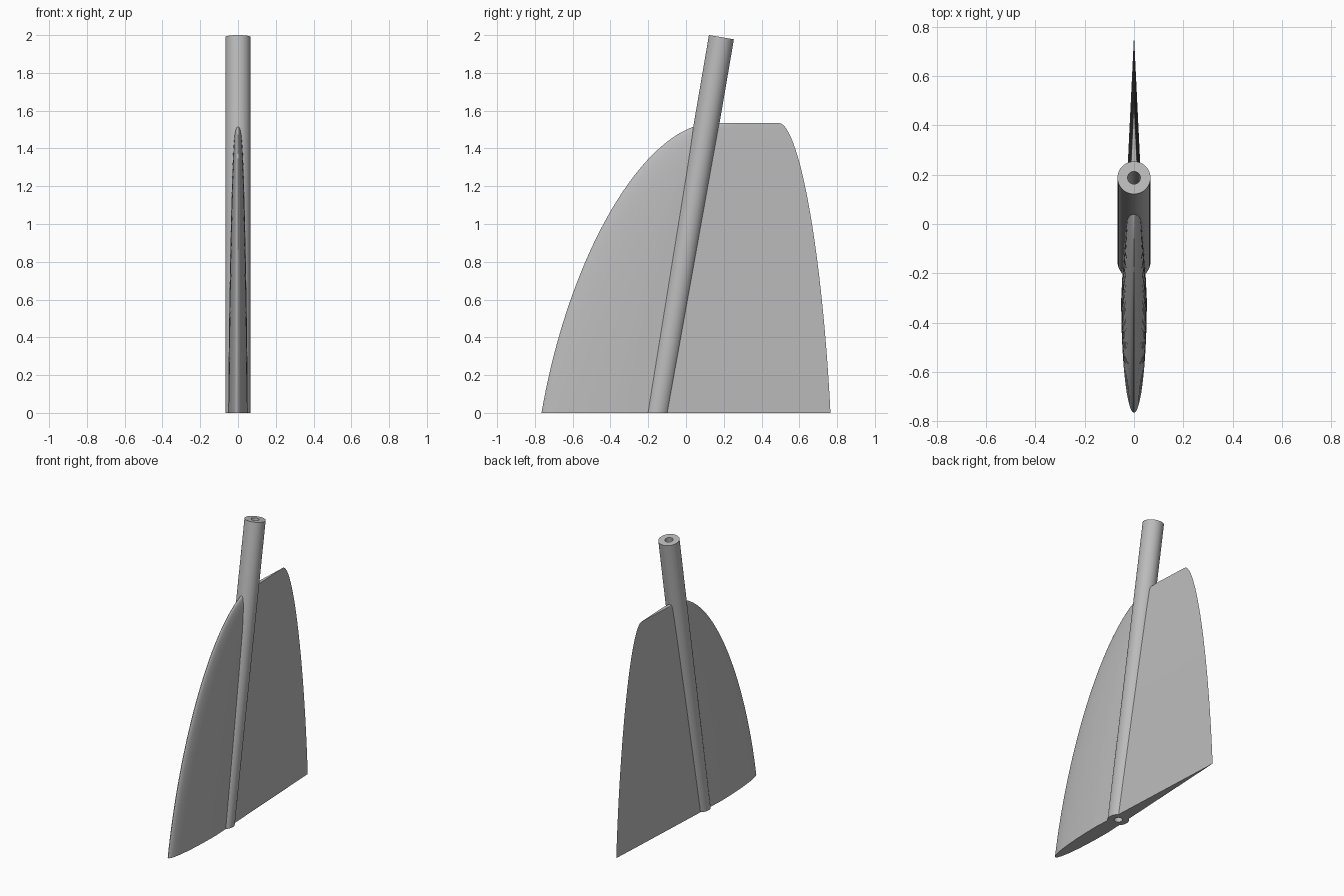
import bpy, bmesh, math
from mathutils import Vector

if "Cube" in bpy.data.objects:
    bpy.data.objects.remove(bpy.data.objects["Cube"])

SPAN = 1.535                       # height of the blade
TILT = math.atan(0.171)            # rake of the shaft
AXIS = Vector((0, math.sin(TILT), math.cos(TILT)))
SIDE = Vector((0, math.cos(TILT), -math.sin(TILT)))
TOP = Vector((0, 0.1875, 1.989))   # centre of the shaft's upper end

grey = bpy.data.materials.new("light grey")
grey.diffuse_color = (0.5, 0.5, 0.5, 1)
grey.use_nodes = True
grey.node_tree.nodes["Principled BSDF"].inputs["Base Color"].default_value = grey.diffuse_color


def loft(name, rings):
    """Skin closed rings of equal length and cap both ends."""
    bm = bmesh.new()
    rows = [[bm.verts.new(p) for p in ring] for ring in rings]
    n = len(rows[0])
    for a, b in zip(rows, rows[1:]):
        for i in range(n):
            j = (i + 1) % n
            bm.faces.new((a[i], a[j], b[j], b[i]))
    bm.faces.new(rows[0][::-1])
    bm.faces.new(rows[-1])
    bmesh.ops.recalc_face_normals(bm, faces=bm.faces)
    mesh = bpy.data.meshes.new(name)
    bm.to_mesh(mesh)
    bm.free()
    mesh.materials.append(grey)
    obj = bpy.data.objects.new(name, mesh)
    bpy.context.collection.objects.link(obj)
    return obj


def raked_rod(name, radius, bottom, extra=0.0, sides=64):
    """Tilted cylinder: square upper end, level cut at the bottom."""
    upper, lower = [], []
    for i in range(sides):
        a = 2 * math.pi * i / sides
        p = TOP + AXIS * extra + radius * (math.cos(a) * Vector((1, 0, 0)) + math.sin(a) * SIDE)
        upper.append(p)
        lower.append(p - AXIS * ((p.z - bottom) / AXIS.z))
    return loft(name, [lower, upper])


def foil_ring(z):
    """Elliptic nose, straight wedge tail, scaled to the chord at height z."""
    e = math.sqrt(max(0.0, 1 - (z / SPAN) ** 2))
    lead = 0.171 * z - 0.115 - 0.65 * e
    trail = 0.49 + 0.05 * (SPAN - z) + 0.198 * e
    chord = trail - lead
    half = []
    for i in range(1, 17):
        a = math.pi / 2 * i / 16
        half.append((0.3 * (1 - math.cos(a)), 0.034 * math.sin(a)))
    for t in (0.45, 0.6, 0.75, 0.9):
        half.append((t, 0.034 * (1 - t) / 0.7))
    outline = [(0, 0)] + half + [(1, 0)] + [(t, -h) for t, h in reversed(half)]
    return [(h * chord, lead + t * chord, z) for t, h in outline]


def combine(target, tool, operation):
    mod = target.modifiers.new("join", 'BOOLEAN')
    mod.operation, mod.object, mod.solver = operation, tool, 'EXACT'
    bpy.context.view_layer.objects.active = target
    bpy.ops.object.modifier_apply(modifier=mod.name)
    bpy.data.objects.remove(tool)


# Blade, with the shaft fused in and a bore through the shaft
blade = loft("rudder_blade", [foil_ring(SPAN * math.sin(math.pi / 2 * i / 40)) for i in range(41)])
combine(blade, raked_rod("shaft", 0.067, 0.0), 'UNION')
combine(blade, raked_rod("bore", 0.026, -0.1, 0.1, 32), 'DIFFERENCE')

bpy.ops.object.select_all(action='DESELECT')
blade.select_set(True)
bpy.context.view_layer.objects.active = blade
bpy.ops.object.shade_smooth_by_angle(angle=math.radians(25))
